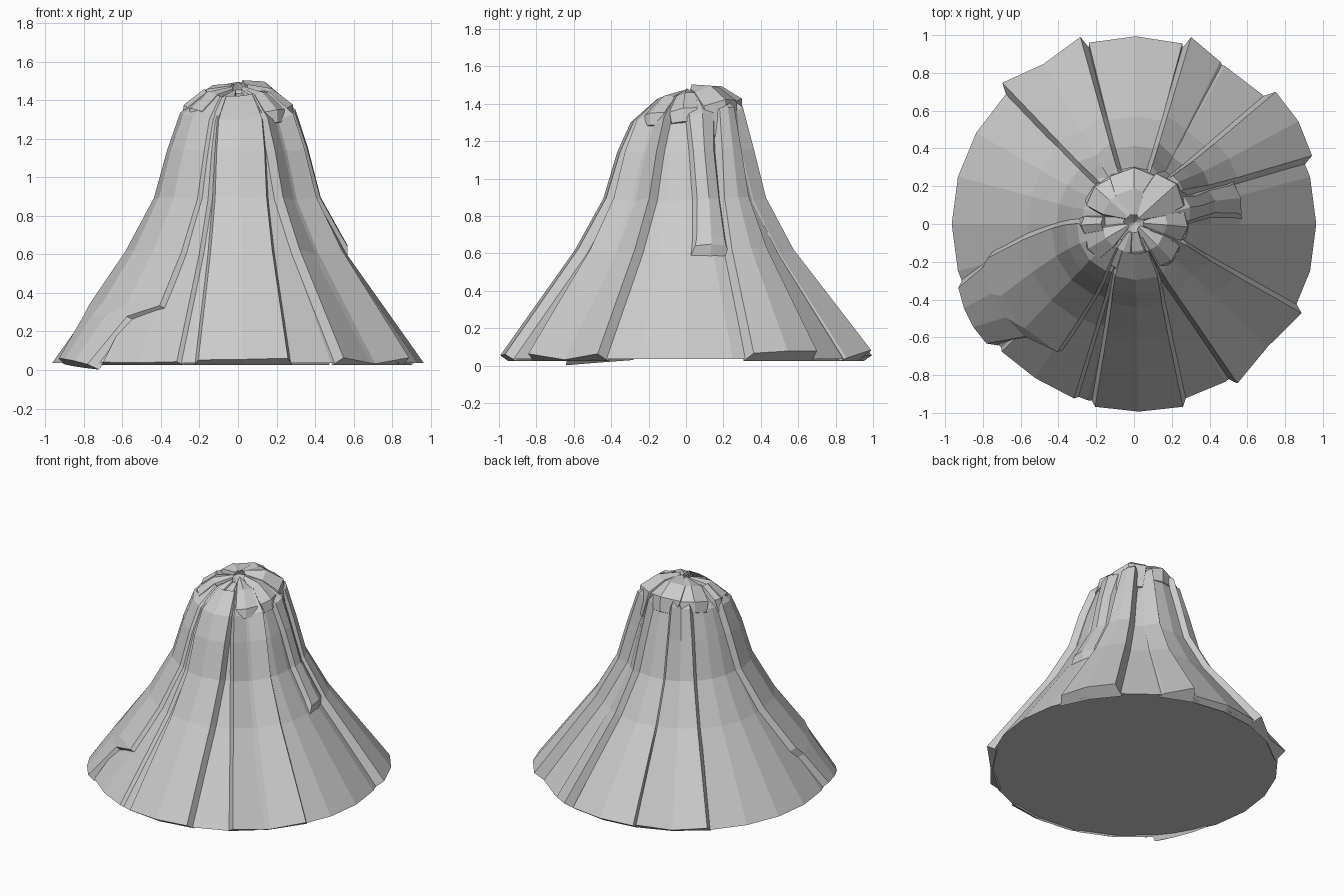
import bpy, bmesh, math
from mathutils import Vector

if "Cube" in bpy.data.objects:
    bpy.data.objects.remove(bpy.data.objects["Cube"])

rock = bpy.data.materials.new("grey_rock")
rock.diffuse_color = (0.6, 0.6, 0.6, 1)
rock.use_nodes = True
rock.node_tree.nodes["Principled BSDF"].inputs["Base Color"].default_value = rock.diffuse_color

# Mountain profile from foot to summit: (radius, height)
PROFILE = [(.965, .035), (.565, .6), (.41, .88), (.337, 1.14),
           (.275, 1.32), (.155, 1.425), (.055, 1.445), (0, 1.36)]


def point(s, angle, lift=0.0):
    """Point on the mountain at profile step s, raised along the slope normal."""
    i = max(0, min(int(s), len(PROFILE) - 2))
    (r0, z0), (r1, z1) = PROFILE[i], PROFILE[i + 1]
    f = s - i
    r, z = r0 + (r1 - r0) * f, z0 + (z1 - z0) * f
    (ra, za), (rb, zb) = PROFILE[max(0, round(s) - 1)], PROFILE[min(7, round(s) + 1)]
    n = Vector((zb - za, ra - rb)).normalized()
    r, z = max(0, r + n.x * lift), z + n.y * lift
    a = math.radians(angle)
    x, y = r * math.cos(a), r * math.sin(a)
    top = max(0, min(1, (z - 1.1) / .3))          # summit leans up and back
    return Vector((x, y + .01 * top, z + .16 * y * top))


def finish(bm, name):
    bmesh.ops.recalc_face_normals(bm, faces=bm.faces)
    me = bpy.data.meshes.new(name)
    bm.to_mesh(me)
    bm.free()
    me.materials.append(rock)
    bpy.context.collection.objects.link(bpy.data.objects.new(name, me))


def core():
    bm, n = bmesh.new(), 24
    rings = [[bm.verts.new(point(s, 360 * k / n)) for k in range(n)] for s in range(7)]
    for lo, hi in zip(rings, rings[1:]):
        for k in range(n):
            j = (k + 1) % n
            bm.faces.new((lo[k], lo[j], hi[j], hi[k]))
    for ring, c in ((rings[0], (0, 0, .035)), (rings[-1], point(7, 0))):
        v = bm.verts.new(c)
        for k in range(n):
            bm.faces.new((ring[k], ring[(k + 1) % n], v))
    finish(bm, "mountain_core")


def slab(name, rows, lifts, upper=1.0, flare=.035, skew=0.0, toe=0.0, start=1.0):
    """Rock slab with sloping sides: rows of (step, start angle, end angle),
    lifts across its width, scaled by upper above the foot and start at its first row."""
    bm, m = bmesh.new(), len(lifts)
    grid = []
    for n, (s, a0, a1) in enumerate(rows):
        ts = [k / (m - 1) for k in range(m)]
        first = n == 0
        scale = (1 if s < .6 else upper) * (1 if s < 5 else .8) * (start if first else 1)
        i = max(0, min(6, round(s)))
        wide = math.degrees(flare / max(.15, PROFILE[i][0]))
        outer = [bm.verts.new(point(s + skew * t * first, a0 + (a1 - a0) * t, h * scale))
                 for t, h in zip(ts, lifts)]
        inner = [bm.verts.new(point(s + (skew * t - toe) * first,
                                    a0 - wide + (a1 - a0 + 2 * wide) * t, -.018))
                 for t in reversed(ts)]
        grid.append(outer + inner)
    for lo, hi in zip(grid, grid[1:]):
        for k in range(2 * m):
            j = (k + 1) % (2 * m)
            bm.faces.new((lo[k], lo[j], hi[j], hi[k]))
    for row in (grid[0], grid[-1]):
        for k in range(m - 1):
            bm.faces.new((row[k], row[k + 1], row[-2 - k], row[-1 - k]))
    finish(bm, name)


def ridge(name, a0, a1, lifts, b0=None, b1=None, top=5.6, **kw):
    """Full-height slab whose side edges drift from a0, a1 to b0, b1."""
    b0, b1 = (a0 if b0 is None else b0), (a1 if b1 is None else b1)
    steps = [0, 1, 2, 3, 4, 5, top]
    slab(name, [(s, a0 + (b0 - a0) * s / top, a1 + (b1 - a1) * s / top) for s in steps],
         lifts, **kw)


core()

# Long slabs running from the foot to the summit
ridge("back_panel", 75, 104, (.03, .035, .03), top=5.3, upper=.1, flare=.01)
ridge("back_left_ridge", 106, 133, (.08, .01, .07), 108, 130, upper=.5)
ridge("back_right_ridge", 62, 73, (.01, .085), 58, 72, 5.9, upper=.5)
ridge("right_back_ridge", 21, 43, (.055, .075, .075), 40, 54, 5.9, upper=.75)
ridge("right_front_ridge", -57, -28, (.05, -.005, .05), -62, -22, 5.5, upper=.9)
ridge("front_panel", -102, -75, (.03, .035, .045), -110, -66, 4.3)
ridge("front_left_ridge", -136, -109, (.01, .005, .014), -138, -116, 5.4)

# Wide slab on the left that steps outward above the foot
slab("left_overhang", [(.01, -160, -141), (.4, -164, -134), (.5, -167, -121),
                       (1, -172, -120), (2, -177, -119), (3, -179, -119),
                       (4, -179, -120), (5, -170, -124)], (.035, .045, .045, .03),
     upper=.85, skew=-.05, flare=.045)

# Short slab hanging on the upper right
slab("right_overhang", [(1.1, 5, 22), (1.25, 6, 22), (2, 8, 24), (3, 6, 24),
                        (4, 2, 28), (5, -2, 32)], (.025, .04, .025), toe=.15)

# Broken rocks around the summit
for i, (a, w, lo, hi, h) in enumerate([(42, 60, 3.4, 5.9, .075), (90, 70, 3.8, 5.9, .06),
                                       (138, 56, 3.9, 5.9, .05), (183, 24, 3.8, 4.9, .05),
                                       (-150, 40, 3.9, 6, .05), (-110, 26, 4.1, 5.8, .025),
                                       (-45, 44, 3.9, 6, .055), (-5, 40, 3.9, 5.8, .055)]):
    rows = [(lo, a - w * .3, a + w * .3), (4.3, a - w * .4, a + w * .4),
            (5, a - w / 2, a + w / 2), (hi + .1, a - w * .4, a + w * .35)]
    slab(f"summit_rock_{i + 1}", rows, (h * .6, h, h * .7), flare=.015, start=.2)
